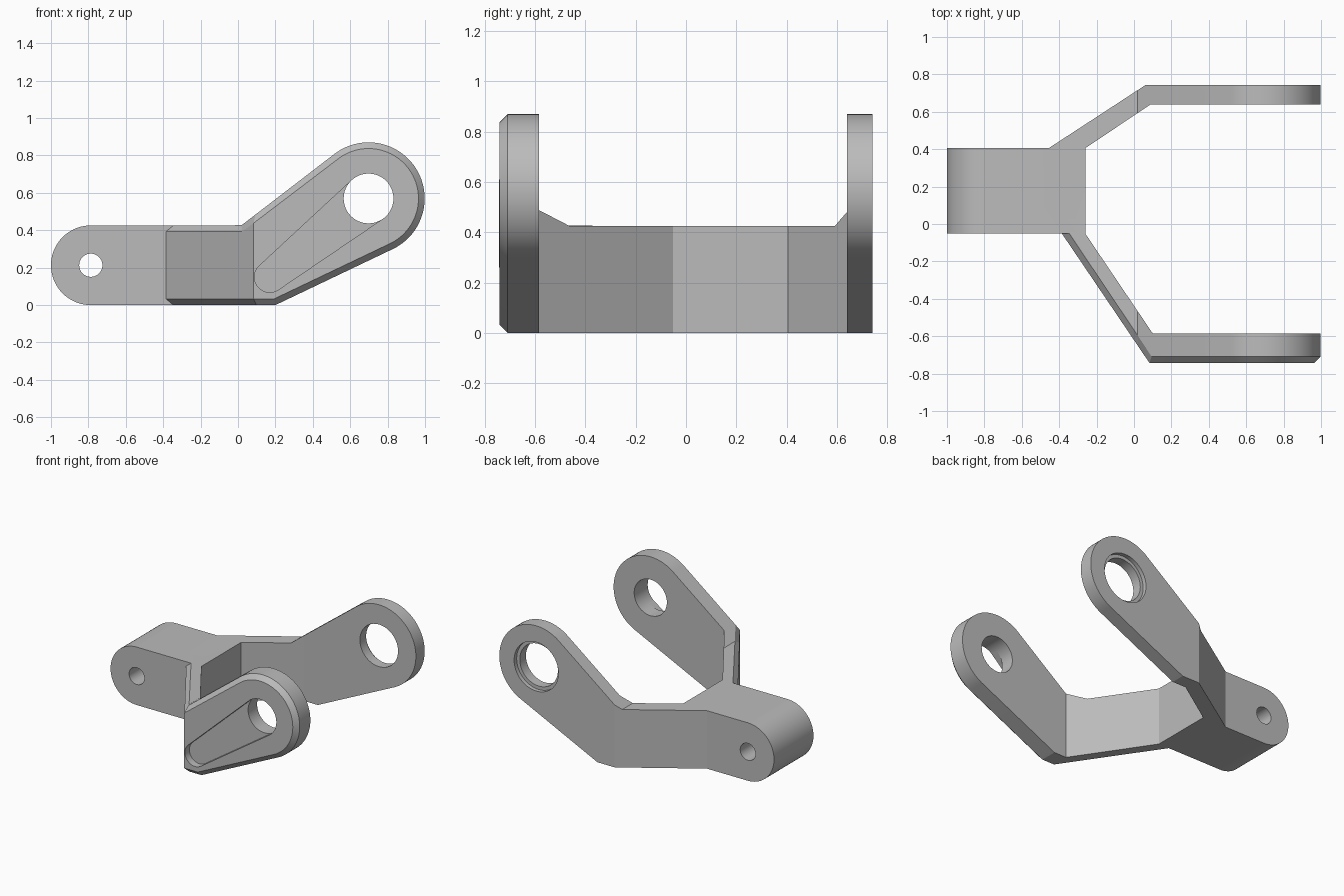
import bpy
import bmesh
from math import atan2, acos, cos, sin, hypot, pi, radians

cube = bpy.data.objects.get("Cube")
if cube:
    bpy.data.objects.remove(cube, do_unlink=True)

steel = bpy.data.materials.new("satin grey metal")
steel.use_nodes = True
colour = (0.5, 0.5, 0.5, 1)
steel.diffuse_color = colour
steel.node_tree.nodes["Principled BSDF"].inputs["Base Color"].default_value = colour

PIN = (-0.787, 0.213)
EYE = (0.698, 0.57)
EYE_R = 0.30


def prism(name, points, axis, lo, hi):
    """Extrude a closed outline along y (outline in xz) or z (outline in xy)."""
    place = (lambda a, b, t: (a, t, b)) if axis == "y" else (lambda a, b, t: (a, b, t))
    bm = bmesh.new()
    face = bm.faces.new([bm.verts.new(place(a, b, lo)) for a, b in points])
    top = bmesh.ops.extrude_face_region(bm, geom=[face])["geom"]
    for v in top:
        if isinstance(v, bmesh.types.BMVert):
            v.co["xyz".index(axis)] = hi
    bmesh.ops.recalc_face_normals(bm, faces=bm.faces)
    mesh = bpy.data.meshes.new(name)
    bm.to_mesh(mesh)
    bm.free()
    mesh.materials.append(steel)
    obj = bpy.data.objects.new(name, mesh)
    bpy.context.collection.objects.link(obj)
    return obj


def combine(target, tool, operation):
    mod = target.modifiers.new(operation, "BOOLEAN")
    mod.operation = operation
    mod.solver = "EXACT"
    mod.object = tool
    bpy.context.view_layer.objects.active = target
    bpy.ops.object.modifier_apply(modifier=mod.name)
    bpy.data.objects.remove(tool, do_unlink=True)


def arc(centre, r, start, end, steps=36):
    return [(centre[0] + r * cos(start + (end - start) * i / steps),
             centre[1] + r * sin(start + (end - start) * i / steps))
            for i in range(steps + 1)]


def drill(target, centre, r, lo, hi):
    ring = arc(centre, r, 0, 2 * pi, 64)[:-1]
    combine(target, prism("drill", ring, "y", lo, hi), "DIFFERENCE")


def side_outline():
    # Round pin end, flat web, then a raised eye joined by tangent lines
    upper, lower = atan2(0.775, 1) + pi / 2, atan2(0.484, 1) - pi / 2
    return (arc(PIN, PIN[1], pi / 2, 3 * pi / 2) + [(0.2, 0)]
            + arc(EYE, EYE_R, lower, upper, 48) + [(0.018, 2 * PIN[1])])


def shaped(name, plan):
    obj = prism(name, plan, "z", -0.1, 1.0)
    combine(obj, prism("side", side_outline(), "y", -0.9, 0.9), "INTERSECT")
    return obj


# Pin block with the back arm
body = shaped("fork_body", [
    (-1.1, 0.406), (-0.455, 0.406), (0.06, 0.742), (1.1, 0.742), (1.1, 0.64),
    (0.09, 0.64), (-0.26, 0.406), (-0.26, -0.052), (-1.1, -0.052)])

# Front arm, rooted inside the block
arm = shaped("front_arm", [
    (-0.488, 0.1), (-0.385, -0.052), (0.082, -0.742), (1.1, -0.742),
    (1.1, -0.585), (0.1, -0.585), (-0.26, -0.052), (-0.363, 0.1)])

# Chamfer around the outer face of the front arm
bm = bmesh.new()
bm.from_mesh(arm.data)
bm.normal_update()
rim = []
for edge in bm.edges:
    ys = sorted(f.normal.y for f in edge.link_faces)
    if len(ys) == 2 and ys[0] < -0.3 and abs(ys[1]) < 0.2:
        rim.append(edge)
bmesh.ops.bevel(bm, geom=rim, offset=0.033, segments=1, profile=0.5,
                affect="EDGES", clamp_overlap=False)
bm.to_mesh(arm.data)
bm.free()

# Tapered pocket running from the foot of the front arm to its eye
foot, foot_r, hole_r = (0.17, 0.15), 0.082, 0.133
dx, dz = EYE[0] - foot[0], EYE[1] - foot[1]
aim = atan2(dz, dx)
spread = acos((foot_r - hole_r) / hypot(dx, dz))
slot = (arc(EYE, hole_r, aim - spread, aim + spread)
        + arc(foot, foot_r, aim + spread, aim + 2 * pi - spread))
combine(arm, prism("pocket", slot, "y", -0.9, -0.69), "DIFFERENCE")
drill(arm, EYE, hole_r, -0.9, -0.5)

combine(body, arm, "UNION")

# Pin hole, back bore and its outer counterbore
drill(body, PIN, 0.062, -0.2, 0.5)
drill(body, EYE, 0.155, 0.5, 0.9)
drill(body, EYE, 0.18, 0.712, 0.9)

for o in bpy.context.selected_objects:
    o.select_set(False)
body.select_set(True)
bpy.context.view_layer.objects.active = body
bpy.ops.object.shade_smooth_by_angle(angle=radians(15))
